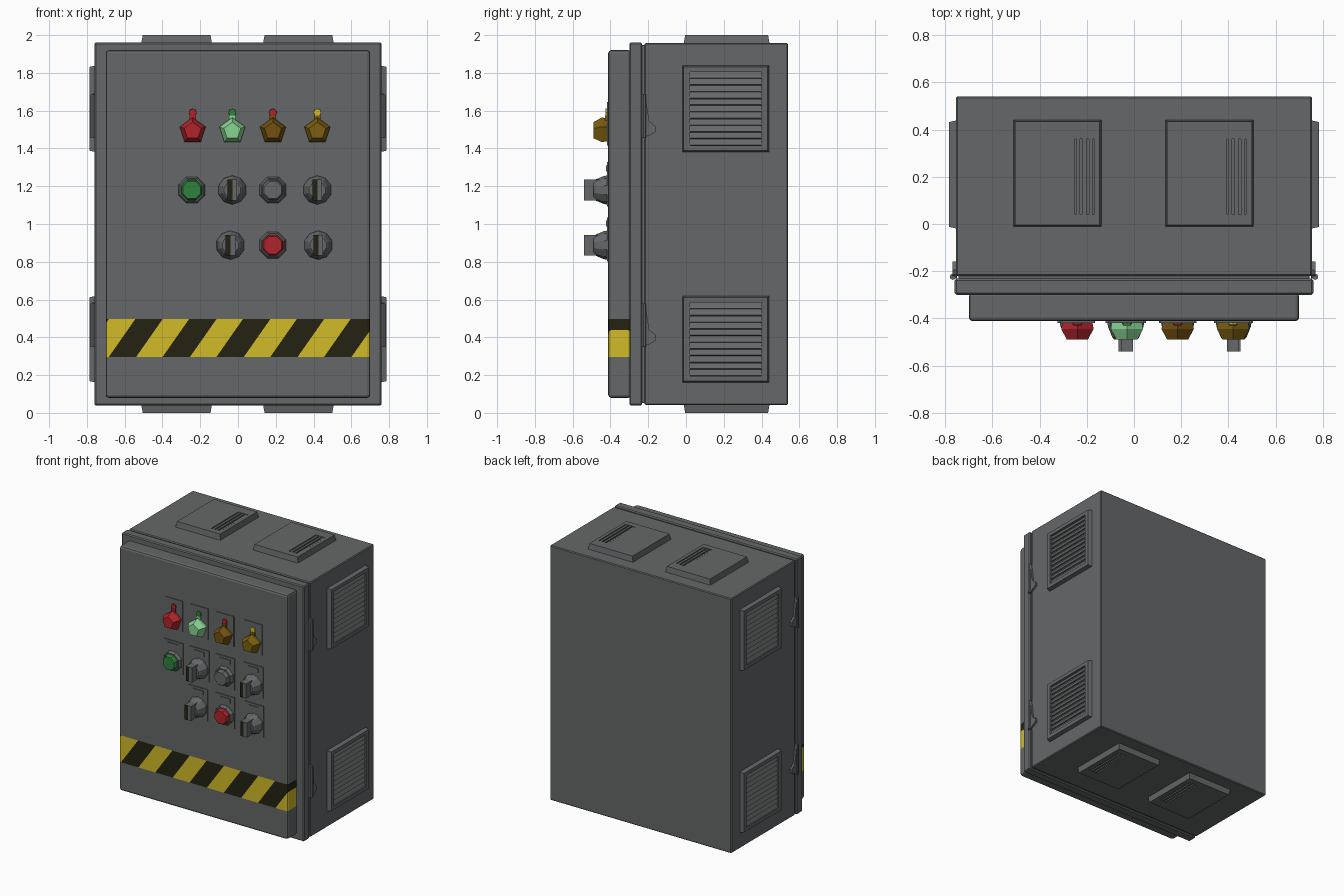
import bpy, bmesh, math
from mathutils import Vector, Matrix

if "Cube" in bpy.data.objects:
    bpy.data.objects.remove(bpy.data.objects["Cube"])


def mat(name, r, g, b):
    m = bpy.data.materials.new(name)
    m.diffuse_color = (r, g, b, 1)
    m.use_nodes = True
    m.node_tree.nodes["Principled BSDF"].inputs["Base Color"].default_value = m.diffuse_color
    return m


GREY = mat("cabinet grey", 0.13, 0.137, 0.14)
YELLOW = mat("hazard yellow", 0.64, 0.50, 0.02)
BLACK = mat("hazard black", 0.018, 0.016, 0.006)
RED = mat("signal red", 0.43, 0.018, 0.024)
MINT = mat("light green", 0.25, 0.66, 0.29)
GREEN = mat("signal green", 0.028, 0.22, 0.048)
AMBER = mat("dark amber", 0.17, 0.082, 0.005)
OCHRE = mat("dark yellow", 0.20, 0.115, 0.005)


def finish(name, bm, *mats):
    bmesh.ops.recalc_face_normals(bm, faces=bm.faces)
    me = bpy.data.meshes.new(name)
    bm.to_mesh(me)
    bm.free()
    for m in mats:
        me.materials.append(m)
    ob = bpy.data.objects.new(name, me)
    bpy.context.collection.objects.link(ob)
    return ob


def basis(origin, xa, ya):
    # local z points outward from the surface
    xa, ya = Vector(xa), Vector(ya)
    m = Matrix((xa, ya, xa.cross(ya))).transposed().to_4x4()
    m.translation = origin
    return m


def box(bm, lo, hi, M=Matrix(), tilt=None):
    lo, hi = Vector(lo), Vector(hi)
    T = Matrix.Translation((lo + hi) / 2)
    if tilt:
        T = T @ tilt
    return bmesh.ops.create_cube(bm, size=1, matrix=M @ T @ Matrix.Diagonal((*(hi - lo), 1)))["verts"]


def lathe(bm, M, profile, n, start=math.pi / 2):
    rings = [[bm.verts.new(M @ Vector((r * math.cos(start + 2 * math.pi * i / n),
                                       r * math.sin(start + 2 * math.pi * i / n), h)))
              for i in range(n)] for r, h in profile]
    for a, b in zip(rings, rings[1:]):
        for i in range(n):
            j = (i + 1) % n
            bm.faces.new((a[i], a[j], b[j], b[i]))
    bm.faces.new(rings[0])
    bm.faces.new(rings[-1])


def bevelled(lo, hi, w, seg=1):
    bm = bmesh.new()
    box(bm, lo, hi)
    bmesh.ops.bevel(bm, geom=bm.edges[:], offset=w, segments=seg, profile=0.5, affect='EDGES')
    return bm


# Cabinet shell, recessed seam and front flange
finish("cabinet_body", bevelled((-.755, -.22, .042), (.755, .54, 1.958), .006), GREY)
finish("cabinet_seam", bevelled((-.745, -.25, .052), (.745, -.2, 1.948), .003), GREY)
finish("cabinet_flange", bevelled((-.76, -.30, .04), (.76, -.232, 1.96), .007), GREY)

# Door with hazard band cut into its faces
Z0, Z1, STEP, WIDE, SLANT, X0 = .295, .497, .285, .14, .70, -.54
bm = bevelled((-.70, -.412, .08), (.70, -.29, 1.92), .016, 2)


def band():
    return [f for f in bm.faces if Z0 < f.calc_center_median().z < Z1]


def cut(faces, co, no):
    geom = list({v for f in faces for v in f.verts}) + list({e for f in faces for e in f.edges}) + list(faces)
    bmesh.ops.bisect_plane(bm, geom=geom, plane_co=co, plane_no=no, dist=1e-5)


for z in (Z0, Z1):
    cut(bm.faces[:], (0, 0, z), (0, 0, 1))
for k in range(-1, 6):
    for d in (0, WIDE):
        cut(band(), (X0 + k * STEP + d, 0, Z0), (1, 0, -SLANT))
for f in band():
    c = f.calc_center_median()
    f.material_index = 1 if (c.x - SLANT * (c.z - Z0) - X0) % STEP < WIDE else 2
finish("door", bm, GREY, YELLOW, BLACK)


# Vents: tapered frame with recessed opening and slats
def vent(name, M, w, h, depth, slot, count, vertical):
    bm = bmesh.new()
    u0, v0, u1, v1 = slot

    def ring(a, b, c, d, z):
        return [bm.verts.new(M @ Vector(p)) for p in ((a, b, z), (c, b, z), (c, d, z), (a, d, z))]
    t = .008
    rings = [ring(-w / 2, -h / 2, w / 2, h / 2, -.005),
             ring(-w / 2 + t, -h / 2 + t, w / 2 - t, h / 2 - t, depth),
             ring(u0, v0, u1, v1, depth), ring(u0, v0, u1, v1, .002)]
    for a, b in zip(rings, rings[1:]):
        for i in range(4):
            j = (i + 1) % 4
            bm.faces.new((a[i], a[j], b[j], b[i]))
    bm.faces.new(rings[-1])
    bm.faces.new(rings[0])
    for i in range(count):
        if vertical:
            p = (u1 - u0) / count
            c = u0 + p * (i + .5)
            box(bm, (c - p * .3, v0, 0), (c + p * .3, v1, depth - .004), M)
        else:
            p = (v1 - v0) / count
            c = v0 + p * (i + .5)
            box(bm, (u0, c - p * .48, depth * .35), (u1, c + p * .48, depth * .62), M,
                Matrix.Rotation(math.radians(-24), 4, 'X'))
    finish(name, bm, GREY)


for s, side in ((1, "right"), (-1, "left")):
    for z, level in ((1.61, "upper"), (.39, "lower")):
        vent(f"{side}_{level}_vent", basis((s * .755, .21, z), (0, s, 0), (0, 0, 1)),
             .46, .46, .03, (-.19, -.195, .19, .195), 11, False)
for s, side in ((1, "top"), (-1, "bottom")):
    for x, n in ((-.325, "left"), (.32, "right")):
        vent(f"{side}_{n}_vent", basis((x, .215, 1 + s * .958), (1, 0, 0), (0, s, 0)),
             .375, .455, .042, (.075, -.175, .155, .145), 3, True)

# Door clips on both sides
HOOK = [(-.232, .57), (-.216, .585), (-.195, .44), (-.158, .41), (-.158, .385), (-.19, .365), (-.232, .35)]
for s, side in ((1, "right"), (-1, "left")):
    for dz, level in ((0, "lower"), (1.105, "upper")):
        bm = bmesh.new()
        f = bm.faces.new([bm.verts.new((s * .75, y, z + dz)) for y, z in HOOK])
        r = bmesh.ops.extrude_face_region(bm, geom=[f])
        for v in r["geom"]:
            if isinstance(v, bmesh.types.BMVert):
                v.co.x += s * .02
        lathe(bm, basis((s * .768, -.224, .35 + dz), (1, 0, 0), (0, 1, 0)), [(.013, 0), (.013, .23)], 8)
        finish(f"{side}_{level}_clip", bm, GREY)

# Control panel helpers: all parts stand on the door front
FRONT = -.41


def front(x, z):
    return basis((x, FRONT, z), (1, 0, 0), (0, 0, 1))


def turned(name, x, z, m, profile, n, start=math.pi / 2):
    bm = bmesh.new()
    lathe(bm, front(x, z), profile, n, start)
    finish(name, bm, m)


def slab(name, x, z, w, h, t, m):
    bm = bmesh.new()
    box(bm, (-w / 2, -h / 2, -.004), (w / 2, h / 2, t), front(x, z))
    finish(name, bm, m)


# Row of signal lamps with small marker tabs
for i, (x, lamp, tab) in enumerate(((-.24, RED, RED), (-.03, MINT, GREEN), (.185, AMBER, RED), (.42, OCHRE, YELLOW))):
    slab(f"lamp_plate_{i}", x, 1.53, .145, .23, .009, GREY)
    turned(f"lamp_{i}", x, 1.492, lamp, [(.066, 0), (.072, .035), (.047, .08)], 5)
    slab(f"lamp_stem_{i}", x, 1.555, .034, .04, .02, lamp)
    turned(f"lamp_marker_{i}", x, 1.59, tab, [(.022, 0), (.02, .017)], 8)


def button(i, x, z, m):
    turned(f"button_collar_{i}", x, z, GREY, [(.077, 0), (.074, .02), (.066, .035)], 8, math.pi / 8)
    turned(f"button_cap_{i}", x, z, m, [(.06, .03), (.058, .055), (.05, .065)], 8, math.pi / 8)


def selector(i, x, z):
    turned(f"selector_base_{i}", x, z, GREY, [(.078, 0), (.074, .025), (.055, .07), (.045, .08)], 10)
    bm = bmesh.new()
    box(bm, (-.026, -.055, .03), (0, .055, .13), front(x, z))
    box(bm, (0, -.055, .03), (.026, .055, .13), front(x, z))
    bm.normal_update()
    for f in bm.faces:
        c = f.calc_center_median()
        f.material_index = int(c.x < x - .001 and abs(f.normal.z) < .5)
    finish(f"selector_grip_{i}", bm, GREY, BLACK)


# Two lower rows of buttons and selector switches
CONTROLS = ((-.245, 1.18, GREEN), (-.03, 1.18, None), (.185, 1.18, GREY), (.42, 1.18, None),
            (-.04, .888, None), (.185, .888, RED), (.425, .888, None))
for i, (x, z, m) in enumerate(CONTROLS):
    slab(f"control_plate_{i}", x, z + .03, .16, .235, .009, GREY)
    slab(f"control_label_{i}", x, z + .115, .09, .032, .014, GREY)
    if m:
        button(i, x, z, m)
    else:
        selector(i, x, z)
